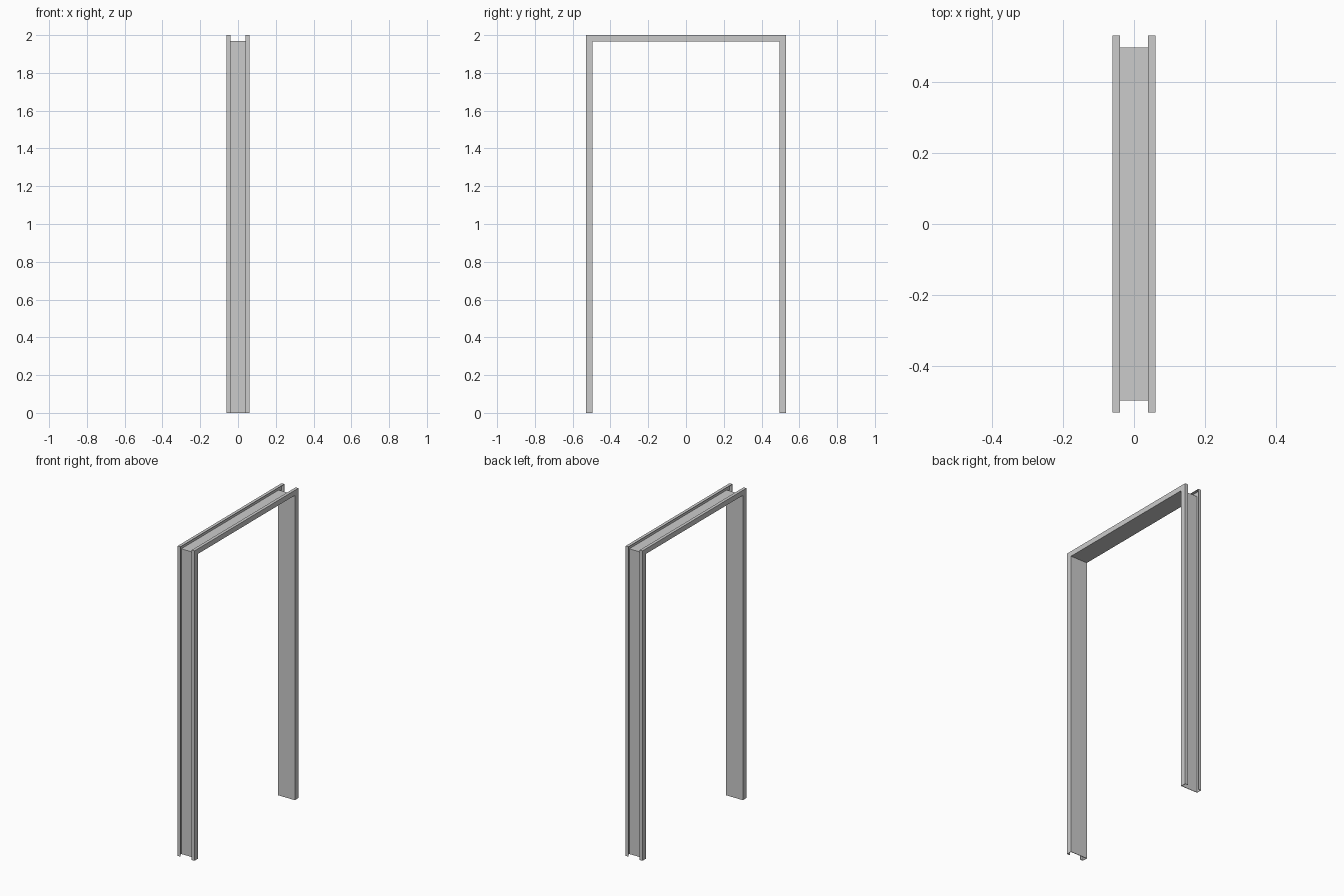
import bpy, bmesh

if "Cube" in bpy.data.objects:
    bpy.data.objects.remove(bpy.data.objects["Cube"])

HALF_Y, TOP = 0.53, 2.0        # outer half width and height
DEPTH_Y, DEPTH_Z = 0.036, 0.033  # channel depth on jambs and head
X, LIP, T = 0.06, 0.02, 0.003  # half width, lip width, sheet thickness

# Folded sheet section: (x, depth from outside as 0..1), one half then mirrored
t = T / DEPTH_Y
half = [(X - LIP, t), (X - LIP, 0), (X, 0), (X, 1)]     # lip and outer flange
inner = [(X - T, 1 - t), (X - T, t)]                    # inside of flange
profile = (half + [(-x, d) for x, d in reversed(half)]
           + [(-x, d) for x, d in reversed(inner)] + inner)

# Sweep up one jamb, across the head and down the other, mitred at the corners
bm = bmesh.new()
rings = []
for side, at_top in ((-1, False), (-1, True), (1, True), (1, False)):
    rings.append([bm.verts.new((x, side * (HALF_Y - d * DEPTH_Y),
                                TOP - d * DEPTH_Z if at_top else 0))
                  for x, d in profile])
n = len(profile)
for a, b in zip(rings, rings[1:]):
    for i in range(n):
        j = (i + 1) % n
        bm.faces.new((a[i], a[j], b[j], b[i]))
bm.faces.new(rings[0])
bm.faces.new(rings[-1])
bmesh.ops.recalc_face_normals(bm, faces=bm.faces)

mesh = bpy.data.meshes.new("door_frame")
bm.to_mesh(mesh)
bm.free()
bpy.context.collection.objects.link(bpy.data.objects.new("door_frame", mesh))
